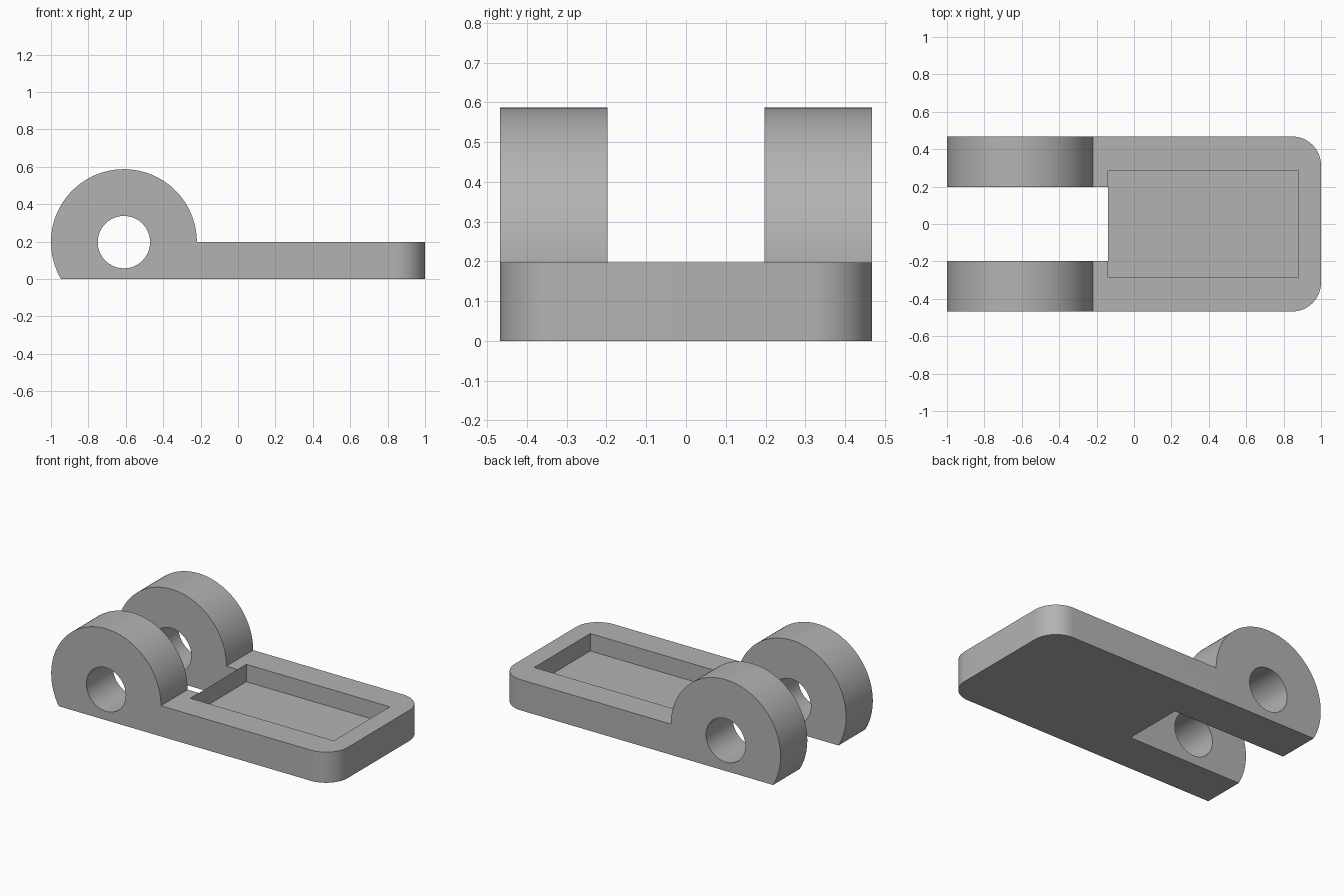
import bpy, bmesh
from math import asin, cos, sin, pi, radians
from mathutils import Matrix

cube = bpy.data.objects.get("Cube")
if cube:
    bpy.data.objects.remove(cube, do_unlink=True)

HALF_W, THICK = 0.468, 0.197      # half width and plate thickness
EYE_X, EYE_R, HOLE_R = -0.61, 0.39, 0.14
SLOT_HALF, SLOT_END = 0.197, -0.14
POCKET_HALF, POCKET_END, POCKET_FLOOR = 0.285, 0.88, 0.085
CORNER_R = 0.155

grey = bpy.data.materials.new("plain_grey")
grey.use_nodes = True
grey.diffuse_color = (0.45, 0.45, 0.45, 1)
grey.node_tree.nodes["Principled BSDF"].inputs["Base Color"].default_value = grey.diffuse_color


def make_object(name, bm):
    bmesh.ops.recalc_face_normals(bm, faces=bm.faces)
    mesh = bpy.data.meshes.new(name)
    bm.to_mesh(mesh)
    bm.free()
    mesh.materials.append(grey)
    obj = bpy.data.objects.new(name, mesh)
    bpy.context.collection.objects.link(obj)
    return obj


def box_cutter(name, x0, x1, half_y, z0, z1):
    bm = bmesh.new()
    bmesh.ops.create_cube(bm, size=1)
    bmesh.ops.scale(bm, vec=(x1 - x0, 2 * half_y, z1 - z0), verts=bm.verts)
    bmesh.ops.translate(bm, vec=((x0 + x1) / 2, 0, (z0 + z1) / 2), verts=bm.verts)
    return make_object(name, bm)


# Side profile: round eye flattened at the base, running into the plate
start, end, steps = 0, pi + asin(THICK / EYE_R), 72
profile = [(1, 0), (1, THICK)]
for i in range(steps + 1):
    a = start + (end - start) * i / steps
    profile.append((EYE_X + EYE_R * cos(a), THICK + EYE_R * sin(a)))

bm = bmesh.new()
side = bm.faces.new([bm.verts.new((x, -HALF_W, z)) for x, z in profile])
extruded = bmesh.ops.extrude_face_region(bm, geom=[side])["geom"]
bmesh.ops.translate(bm, vec=(0, 2 * HALF_W, 0),
                    verts=[v for v in extruded if isinstance(v, bmesh.types.BMVert)])

# Rounded upright corners at the far end of the plate
corners = [e for e in bm.edges
           if all(v.co.x > 0.99 for v in e.verts)
           and abs(e.verts[0].co.z - e.verts[1].co.z) > 0.1]
bmesh.ops.bevel(bm, geom=corners, offset=CORNER_R, segments=16, profile=0.5, affect='EDGES')
bracket = make_object("hinge_bracket", bm)

# Pin hole through both eyes
bm = bmesh.new()
bmesh.ops.create_cone(bm, cap_ends=True, segments=64, radius1=HOLE_R, radius2=HOLE_R, depth=2)
bmesh.ops.transform(bm, matrix=Matrix.Translation((EYE_X, 0, THICK)) @ Matrix.Rotation(pi / 2, 4, 'X'),
                    verts=bm.verts)

cutters = [
    make_object("pin_hole_cutter", bm),
    box_cutter("slot_cutter", -1.2, SLOT_END, SLOT_HALF, -0.2, 0.8),
    box_cutter("pocket_cutter", SLOT_END, POCKET_END, POCKET_HALF, POCKET_FLOOR, 0.8),
]

# Cut the parts out, then drop the cutters
bpy.context.view_layer.objects.active = bracket
for cutter in cutters:
    cutter.hide_render = True
    mod = bracket.modifiers.new(cutter.name, 'BOOLEAN')
    mod.operation, mod.solver, mod.object = 'DIFFERENCE', 'EXACT', cutter
    bpy.ops.object.modifier_apply(modifier=mod.name)
for cutter in cutters:
    bpy.data.objects.remove(cutter, do_unlink=True)

bpy.ops.object.select_all(action='DESELECT')
bracket.select_set(True)
bpy.ops.object.shade_smooth_by_angle(angle=radians(30))
